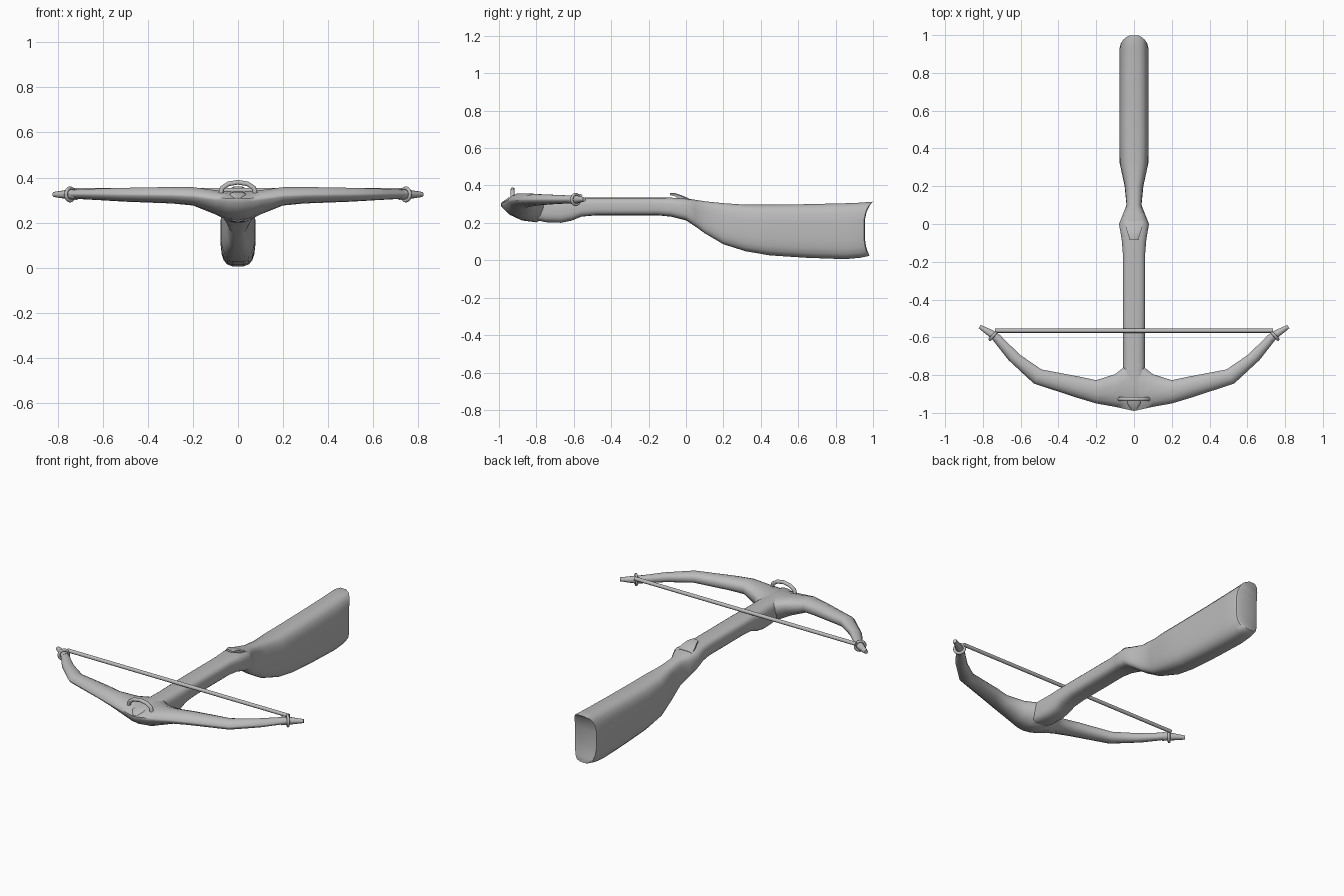
import bpy, bmesh, math
from mathutils import Vector

if "Cube" in bpy.data.objects:
    bpy.data.objects.remove(bpy.data.objects["Cube"])

grey = bpy.data.materials.new("plain grey")
grey.diffuse_color = (0.5, 0.5, 0.5, 1)
grey.use_nodes = True
grey.node_tree.nodes["Principled BSDF"].inputs["Base Color"].default_value = grey.diffuse_color


def finish(name, bm, angle=40):
    bmesh.ops.recalc_face_normals(bm, faces=bm.faces)
    mesh = bpy.data.meshes.new(name)
    bm.to_mesh(mesh)
    bm.free()
    mesh.materials.append(grey)
    ob = bpy.data.objects.new(name, mesh)
    bpy.context.collection.objects.link(ob)
    bpy.ops.object.select_all(action='DESELECT')
    ob.select_set(True)
    bpy.context.view_layer.objects.active = ob
    bpy.ops.object.shade_smooth_by_angle(angle=math.radians(angle))
    return ob


def loft(name, rings, angle=40):
    """Skin closed rings; each end is closed by strips between mirrored points."""
    bm = bmesh.new()
    vs = [[bm.verts.new(p) for p in r] for r in rings]
    n = len(vs[0])
    for a, b in zip(vs, vs[1:]):
        for i in range(n):
            j = (i + 1) % n
            bm.faces.new((a[i], a[j], b[j], b[i]))
    for r in (vs[0], vs[-1]):
        for i in range(n // 2 - 1):
            bm.faces.new((r[i], r[i + 1], r[n - 2 - i], r[n - 1 - i]))
    return finish(name, bm, angle)


def tube(name, pts, radii, sides=10):
    """Round rod along a path, with one radius per point."""
    pts = [Vector(p) for p in pts]
    rings = []
    for i, p in enumerate(pts):
        d = (pts[min(i + 1, len(pts) - 1)] - pts[max(i - 1, 0)]).normalized()
        ref = Vector((0, 1, 0)) if abs(d.y) < 0.3 else Vector((0, 0, 1))
        u = d.cross(ref).normalized()
        v = d.cross(u)
        ring = []
        for k in range(sides):
            a = 2 * math.pi * (k + 0.5) / sides
            ring.append(p + (u * math.cos(a) + v * math.sin(a)) * radii[i])
        rings.append(ring)
    return loft(name, rings)


# Stock: y, half width, bottom, top
stock = [(-0.985, 0.012, 0.295, 0.31), (-0.95, 0.04, 0.265, 0.335),
         (-0.85, 0.055, 0.225, 0.338), (-0.75, 0.06, 0.203, 0.336),
         (-0.67, 0.06, 0.2, 0.335), (-0.61, 0.06, 0.212, 0.335),
         (-0.56, 0.06, 0.233, 0.335), (-0.48, 0.06, 0.24, 0.335),
         (-0.15, 0.06, 0.24, 0.335), (-0.08, 0.066, 0.233, 0.335),
         (0, 0.08, 0.213, 0.332), (0.05, 0.06, 0.18, 0.324),
         (0.1, 0.04, 0.144, 0.316), (0.2, 0.05, 0.085, 0.306),
         (0.32, 0.076, 0.047, 0.298), (0.45, 0.078, 0.025, 0.298),
         (0.65, 0.078, 0.012, 0.301), (0.85, 0.078, 0.005, 0.306),
         (0.93, 0.077, 0.012, 0.309)]
N = 20


def stock_ring(y, w, zb, zt, hollow=False):
    ring = []
    for k in range(N):
        a = 2 * math.pi * (k + 0.5) / N
        s, c = math.sin(a), math.cos(a)
        x = w * math.copysign(abs(s) ** 0.6, s)
        t = math.copysign(abs(c) ** 0.6, c)
        dy = (0.045 if t > 0 else 0.027) * abs(t) ** 3 if hollow else 0
        ring.append((x, y + dy, (zb + zt) / 2 + t * (zt - zb) / 2))
    return ring


rings = [stock_ring(*s) for s in stock]
rings.append(stock_ring(0.95, 0.072, 0.022, 0.314, True))
rings.append(stock_ring(0.955, 0.06, 0.025, 0.315, True))   # hollowed butt
loft("stock", rings)

# Bow half: front xy, back xy, bottom, top, height of the front edge
limb = [(0, -0.99, 0, -0.72, 0.203, 0.335, 0.302),
        (0.045, -0.98, 0.05, -0.755, 0.21, 0.338, 0.303),
        (0.1, -0.968, 0.1, -0.795, 0.236, 0.344, 0.307),
        (0.2, -0.95, 0.2, -0.827, 0.276, 0.357, 0.318),
        (0.3, -0.92, 0.29, -0.808, 0.285, 0.358, 0.322),
        (0.53, -0.845, 0.49, -0.77, 0.293, 0.354, 0.324),
        (0.665, -0.72, 0.6, -0.695, 0.3, 0.35, 0.325),
        (0.755, -0.605, 0.72, -0.58, 0.306, 0.345, 0.325)]
# Cross-section: share from front to back, and height where -1 is bottom, 1 is top
section = [(0, 0.12), (0.16, 0.7), (0.38, 1), (0.68, 1), (0.92, 0.7), (1, 0.25),
           (1, -0.25), (0.92, -0.7), (0.7, -1), (0.42, -0.9), (0.18, -0.6), (0, -0.12)]


def limb_ring(side, xf, yf, xb, yb, zb, zt, zf):
    out = []
    for s, h in section:
        z = zf + h * ((zt - zf) if h > 0 else (zf - zb))
        out.append((side * (xf + (xb - xf) * s), yf + (yb - yf) * s, z))
    return out


bow = [limb_ring(-1, *s) for s in reversed(limb[1:])] + [limb_ring(1, *s) for s in limb]
loft("bow", bow, 50)

for side, word in ((-1, "left"), (1, "right")):
    # Tapered limb tip
    tube(word + "_tip", [(side * 0.715, -0.612, 0.325), (side * 0.76, -0.578, 0.325),
                         (side * 0.817, -0.543, 0.325)], [0.024, 0.02, 0.011])
    # Loop of string around the limb end
    d = Vector((side * 0.75, 0.66, 0))
    u = Vector((-d.y, d.x, 0)).normalized()
    bpy.ops.mesh.primitive_torus_add(
        major_radius=0.028, minor_radius=0.008, major_segments=16, minor_segments=8,
        location=(side * 0.744, -0.59, 0.325),
        rotation=d.to_track_quat('Z', 'Y').to_euler())
    ring = bpy.context.object
    ring.name = word + "_string_loop"
    ring.data.materials.append(grey)
    bpy.ops.object.shade_smooth_by_angle(angle=math.radians(50))

# Bow string
tube("string", [(-0.735, -0.565, 0.343), (0.735, -0.565, 0.343)], [0.011, 0.011])

# Arched front loop
arch = [(-0.076, 0.33), (-0.07, 0.354), (-0.042, 0.372), (0, 0.379),
        (0.042, 0.372), (0.07, 0.354), (0.076, 0.33)]
tube("front_loop", [(x, -0.927, z) for x, z in arch], [0.011] * 7)

# String catch: raised lip, y, half width, bottom, top
catch = [(-0.085, 0.022, 0.348, 0.36), (-0.06, 0.03, 0.342, 0.36),
         (-0.025, 0.042, 0.325, 0.348), (0.015, 0.05, 0.315, 0.331)]
loft("string_catch", [[(-w, y, b), (-w, y, t - 0.006), (-w * 0.6, y, t), (w * 0.6, y, t),
                       (w, y, t - 0.006), (w, y, b)] for y, w, b, t in catch])
